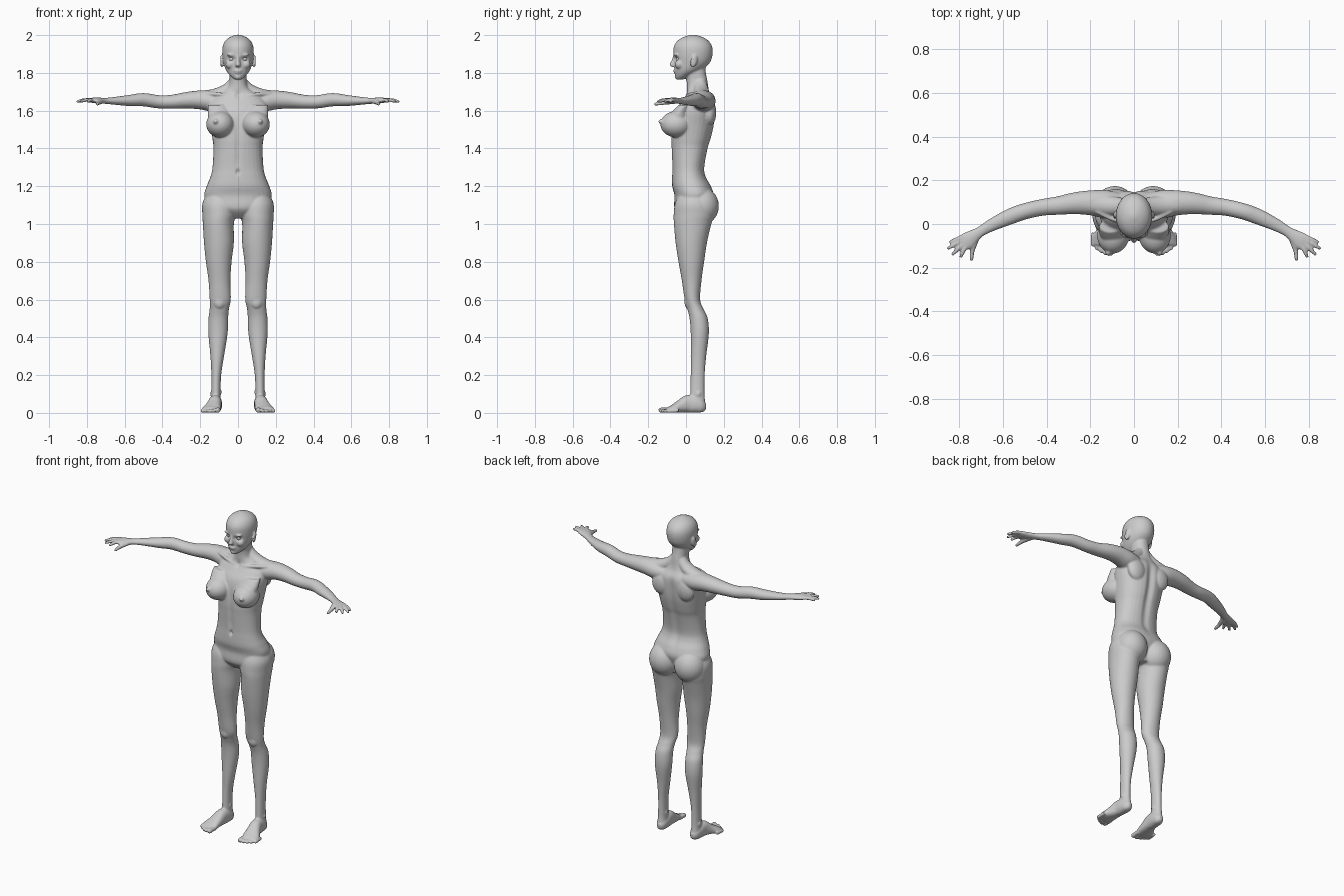
import bpy, bmesh, math
from mathutils import Vector, Matrix

bm = bmesh.new()
Z = Vector((0, 0, 1))


def spline(rows, steps):
    """Catmull-Rom interpolation of rows of numbers."""
    out, n = [], len(rows)
    for i in range(n - 1):
        p0, p1, p2, p3 = rows[max(i - 1, 0)], rows[i], rows[i + 1], rows[min(i + 2, n - 1)]
        for k in range(steps):
            t = k / steps
            out.append([0.5 * (2 * b + (c - a) * t + (2 * a - 5 * b + 4 * c - d) * t * t
                               + (3 * b - a - 3 * c + d) * t ** 3)
                        for a, b, c, d in zip(p0, p1, p2, p3)])
    return out + [list(rows[-1])]


def loft(rows, side=1, steps=5, seg=32, power=2.0, upright=False):
    """Closed tube through rows of (x, y, z, half width, half height)."""
    pts = spline(rows, steps)
    rings = []
    for i, (x, y, z, a, b) in enumerate(pts):
        if upright:
            u, v = Vector((1, 0, 0)), Vector((0, 1, 0))
        else:
            q, p = pts[min(i + 1, len(pts) - 1)], pts[max(i - 1, 0)]
            t = Vector(q[:3]) - Vector(p[:3])
            u = t.cross(Z).normalized()
            v = u.cross(t).normalized()
        ring = []
        for k in range(seg):
            c, s = math.cos(2 * math.pi * k / seg), math.sin(2 * math.pi * k / seg)
            e = 2 / power
            co = (Vector((x, y, z)) + u * a * math.copysign(abs(c) ** e, c)
                  + v * b * math.copysign(abs(s) ** e, s))
            co.x *= side
            ring.append(bm.verts.new(co))
        rings.append(ring)
    for r, q in zip(rings, rings[1:]):
        for k in range(seg):
            j = (k + 1) % seg
            bm.faces.new((r[k], r[j], q[j], q[k]))
    bm.faces.new(rings[0])
    bm.faces.new(rings[-1])


def blob(center, radii, side=1, rot=(0, 0, 0)):
    m = Matrix.Translation((center[0] * side, center[1], center[2]))
    for ang, ax in zip(rot, "XYZ"):
        m = m @ Matrix.Rotation(ang * (1 if ax == "X" else side), 4, ax)
    bmesh.ops.create_uvsphere(bm, u_segments=28, v_segments=18, radius=1,
                              matrix=m @ Matrix.Diagonal((*radii, 1)))


# torso and neck
loft([(0, .045, 1.03, .05, .06), (0, .03, 1.08, .15, .09), (0, .042, 1.15, .178, .103),
      (0, .03, 1.20, .166, .103), (0, .016, 1.25, .146, .09), (0, .013, 1.30, .135, .086),
      (0, .02, 1.40, .13, .097), (0, .027, 1.45, .135, .106), (0, .037, 1.52, .145, .112),
      (0, .05, 1.60, .158, .105), (0, .064, 1.65, .15, .086), (0, .065, 1.69, .10, .062),
      (0, .062, 1.72, .058, .057), (0, .058, 1.76, .046, .055), (0, .05, 1.80, .046, .055),
      (0, .045, 1.85, .045, .055)], power=2.25, upright=True)

# head: skull and jaw
loft([(0, -.032, 1.765, .018, .018), (0, -.016, 1.785, .042, .04), (0, .012, 1.815, .064, .072),
      (0, .032, 1.855, .077, .095), (0, .037, 1.90, .083, .104), (0, .037, 1.94, .081, .101),
      (0, .037, 1.97, .067, .082), (0, .037, 1.99, .042, .05), (0, .037, 2.002, .01, .012)],
     upright=True)
# nose, lips, chin
loft([(0, -.058, 1.895, .008, .010), (0, -.066, 1.865, .009, .012),
      (0, -.073, 1.842, .014, .015), (0, -.066, 1.832, .011, .009)], upright=True)
blob((0, -.054, 1.812), (.024, .014, .006))
blob((0, -.052, 1.802), (.020, .014, .006))
blob((0, -.046, 1.779), (.018, .014, .014))

for s in (1, -1):
    # ear, cheek, brow
    blob((.086, .042, 1.862), (.009, .019, .034), s, (-.25, 0, .35))
    blob((.042, -.035, 1.845), (.024, .024, .024), s)
    blob((.034, -.052, 1.895), (.026, .012, .007), s)
    # slope from neck to shoulder
    loft([(.015, .075, 1.755, .03, .03), (.06, .08, 1.708, .04, .034), (.13, .085, 1.678, .045, .036),
          (.21, .093, 1.668, .045, .038)], s)
    # collarbone
    loft([(.015, .005, 1.672, .011, .011), (.09, .02, 1.685, .011, .010), (.17, .06, 1.69, .013, .012)], s)
    # arm
    loft([(.08, .085, 1.645, .06, .05), (.14, .092, 1.65, .064, .054), (.20, .097, 1.657, .057, .05),
          (.27, .095, 1.655, .05, .044), (.35, .084, 1.647, .042, .037), (.42, .076, 1.647, .038, .035),
          (.50, .058, 1.658, .037, .035), (.57, .033, 1.654, .036, .030), (.65, -.004, 1.652, .029, .021),
          (.70, -.033, 1.652, .024, .016), (.735, -.056, 1.653, .031, .016),
          (.765, -.077, 1.655, .039, .014), (.786, -.090, 1.655, .035, .011)], s)
    # fingers: knuckle and tip
    for kx, ky, tx, ty in ((.792, -.062, .847, -.084), (.795, -.078, .855, -.114),
                           (.786, -.094, .834, -.142), (.772, -.105, .795, -.153)):
        loft([(kx - .02, ky + .012, 1.655, .011, .010), (kx, ky, 1.657, .011, .010),
              ((kx + tx) / 2, (ky + ty) / 2, 1.655, .010, .0095), (tx, ty, 1.647, .007, .007)], s, 4, 14)
    # thumb
    loft([(.715, -.050, 1.650, .014, .013), (.735, -.098, 1.645, .015, .013),
          (.742, -.130, 1.640, .011, .011), (.744, -.168, 1.634, .008, .008)], s, 4, 14)
    # breast
    blob((.094, -.050, 1.528), (.074, .086, .070), s, (0, 0, .15))
    loft([(.11, -.01, 1.63, .05, .03), (.10, -.035, 1.585, .06, .045),
          (.095, -.045, 1.54, .06, .06)], s, upright=True)
    blob((.117, -.133, 1.542), (.014, .008, .014), s)
    blob((.118, -.141, 1.542), (.006, .007, .006), s)
    # shoulder blade and buttock
    blob((.085, .125, 1.59), (.06, .035, .07), s)
    blob((.088, .083, 1.095), (.093, .091, .10), s)
    # leg
    loft([(.10, .04, 1.17, .06, .07), (.098, .042, 1.11, .09, .10), (.100, .042, 1.05, .089, .107),
          (.104, .035, 1.00, .082, .099), (.101, .028, .90, .079, .083), (.102, .028, .80, .068, .068),
          (.098, .030, .70, .058, .052), (.094, .034, .60, .056, .041), (.099, .050, .55, .051, .043),
          (.104, .067, .50, .052, .048), (.106, .073, .42, .051, .048), (.110, .066, .30, .036, .041),
          (.115, .062, .20, .026, .037), (.117, .060, .10, .025, .038), (.117, .06, .05, .028, .042),
          (.117, .06, .01, .025, .038)], s, upright=True)
    # ankle bones and kneecap
    blob((.138, .065, .10), (.010, .014, .015), s)
    blob((.096, .060, .11), (.010, .014, .015), s)
    blob((.098, .012, .585), (.030, .020, .035), s)
    # foot
    loft([(.115, .106, .03, .012, .016), (.116, .085, .033, .028, .031), (.118, .05, .042, .034, .042),
          (.121, .01, .047, .035, .047), (.129, -.03, .034, .041, .034), (.140, -.07, .021, .05, .021),
          (.145, -.098, .015, .046, .014)], s, power=2.3)
    # toes
    for x, y, r in ((.107, -.136, .014), (.131, -.134, .011), (.151, -.124, .010),
                    (.170, -.111, .010), (.188, -.095, .010)):
        loft([(x - .002, y + .055, r + .002, r, r), (x, y + .02, r + .001, r, r),
              (x, y, r, r, r), (x, y - .009, r * .9, r * .5, r * .5)], s, 3, 14)

bmesh.ops.recalc_face_normals(bm, faces=bm.faces)
mesh = bpy.data.meshes.new("body")
bm.to_mesh(mesh)
bm.free()
body = bpy.data.objects.new("body", mesh)
bpy.context.collection.objects.link(body)
bpy.context.view_layer.objects.active = body
body.select_set(True)

# fuse the parts into one skin and soften the joins
rem = body.modifiers.new("fuse", "REMESH")
rem.mode, rem.voxel_size = "VOXEL", .005
smo = body.modifiers.new("soften", "SMOOTH")
smo.factor, smo.iterations = .5, 5
for name in ("fuse", "soften"):
    bpy.ops.object.modifier_apply(modifier=name)

# sculpted dents: (centre, radii, push)
dabs = [((0, .14, z), (.022, .06, .06), (0, -.010, 0)) for z in (1.28, 1.36, 1.44, 1.52, 1.60)]
dabs += [((0, -.075, z), (.014, .04, .05), (0, .006, 0)) for z in (1.34, 1.42, 1.50)]
dabs += [((0, -.078, 1.275), (.009, .03, .014), (0, .012, 0)), ((0, .0, 1.68), (.013, .03, .015), (0, .008, 0))]
for s in (1, -1):
    dabs += [((.033 * s, -.055, 1.874), (.020, .03, .011), (0, .010, 0)),
             ((.088 * s, .035, 1.864), (.012, .009, .016), (-.006 * s, 0, 0))]
for v in body.data.vertices:
    for c, r, push in dabs:
        d = sum(((v.co[i] - c[i]) / r[i]) ** 2 for i in range(3))
        if d < 6:
            v.co += Vector(push) * math.exp(-d)
    v.co.z = max(v.co.z, 0)
bpy.ops.object.shade_smooth()

# eyeballs
for side, s in (("left", 1), ("right", -1)):
    bpy.ops.mesh.primitive_uv_sphere_add(segments=24, ring_count=16, radius=.016,
                                         location=(.033 * s, -.036, 1.874))
    bpy.context.object.name = "eye_" + side
    bpy.ops.object.shade_smooth()
